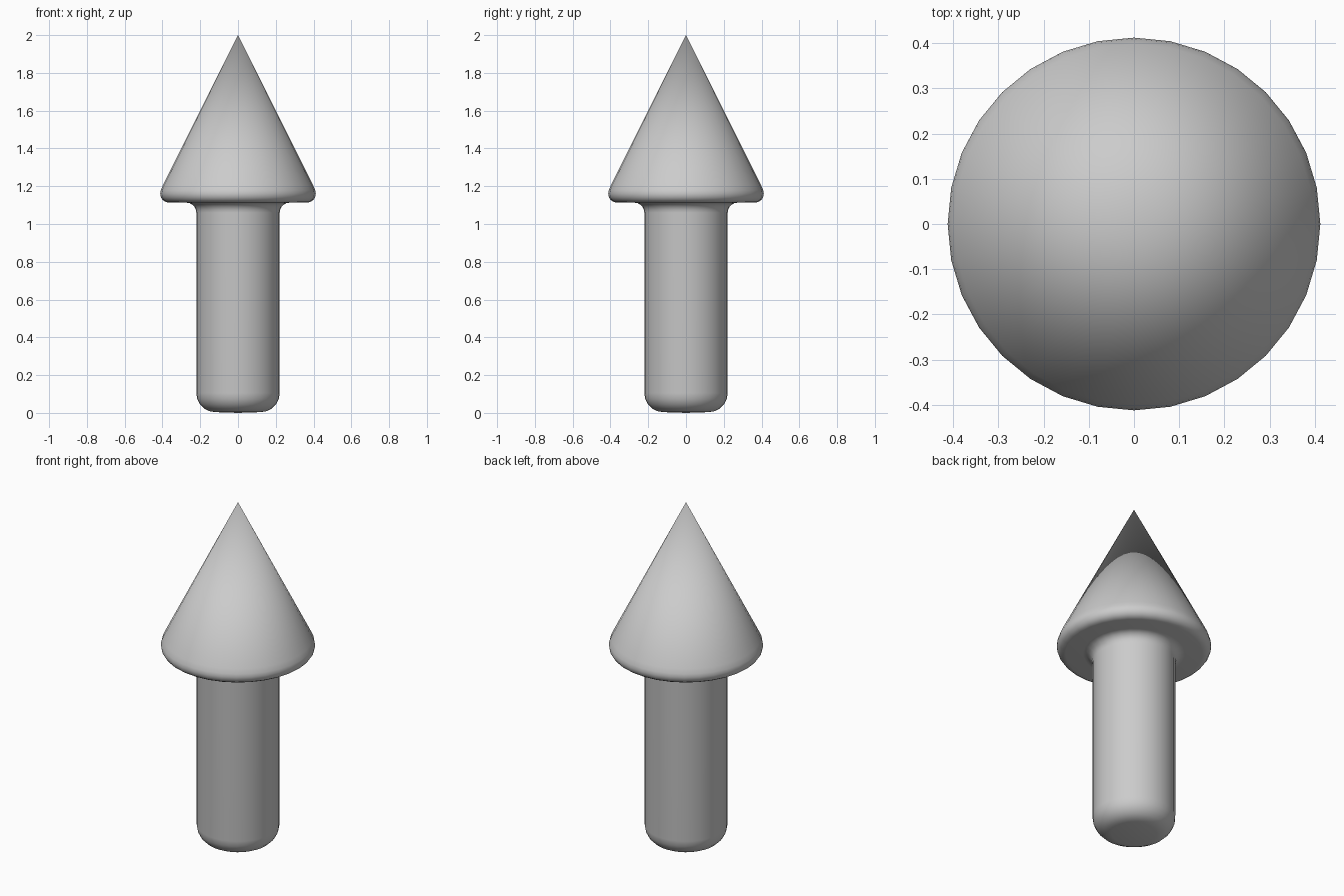
import bpy, bmesh, math
from mathutils import Vector

if "Cube" in bpy.data.objects:
    bpy.data.objects.remove(bpy.data.objects["Cube"])

SIDES = 32


def rounded(a, corner, b, steps=5):
    """Soft corner between two profile points (radius, height)."""
    a, c, b = Vector(a), Vector(corner), Vector(b)
    pts = []
    for i in range(steps + 1):
        t = math.radians(90) * i / steps
        # elliptical quarter turn fitted into the corner
        pts.append(c + (a - c) * (1 - math.sin(t)) + (b - c) * (1 - math.cos(t)))
    return [tuple(p) for p in pts]


def lathe(name, profile):
    """Revolve a profile around z; zero-radius points become poles."""
    bm = bmesh.new()
    rings = []
    for r, z in profile:
        if r < 1e-6:
            rings.append([bm.verts.new((0, 0, z))] * SIDES)
        else:
            rings.append([bm.verts.new((r * math.cos(math.tau * i / SIDES),
                                        r * math.sin(math.tau * i / SIDES), z))
                          for i in range(SIDES)])
    for low, high in zip(rings, rings[1:]):
        for i in range(SIDES):
            j = (i + 1) % SIDES
            corners = list(dict.fromkeys((low[i], low[j], high[j], high[i])))
            bm.faces.new(corners)
    bmesh.ops.recalc_face_normals(bm, faces=bm.faces)
    for f in bm.faces:
        f.smooth = True
    mesh = bpy.data.meshes.new(name)
    bm.to_mesh(mesh)
    bm.free()
    obj = bpy.data.objects.new(name, mesh)
    bpy.context.collection.objects.link(obj)
    return obj


# One continuous body: rounded foot, shaft, filleted collar, cone head
profile = [(0, 0)]
profile += rounded((0.12, 0.004), (0.221, 0.004), (0.221, 0.105))    # foot
profile += rounded((0.221, 1.06), (0.221, 1.113), (0.272, 1.113))    # collar fillet
profile += rounded((0.365, 1.113), (0.412, 1.113), (0.412, 1.16), 4)  # head rim
profile += [(0.409, 1.178), (0.398, 1.204), (0, 2.0)]                # cone
lathe("arrow_peg", profile)
